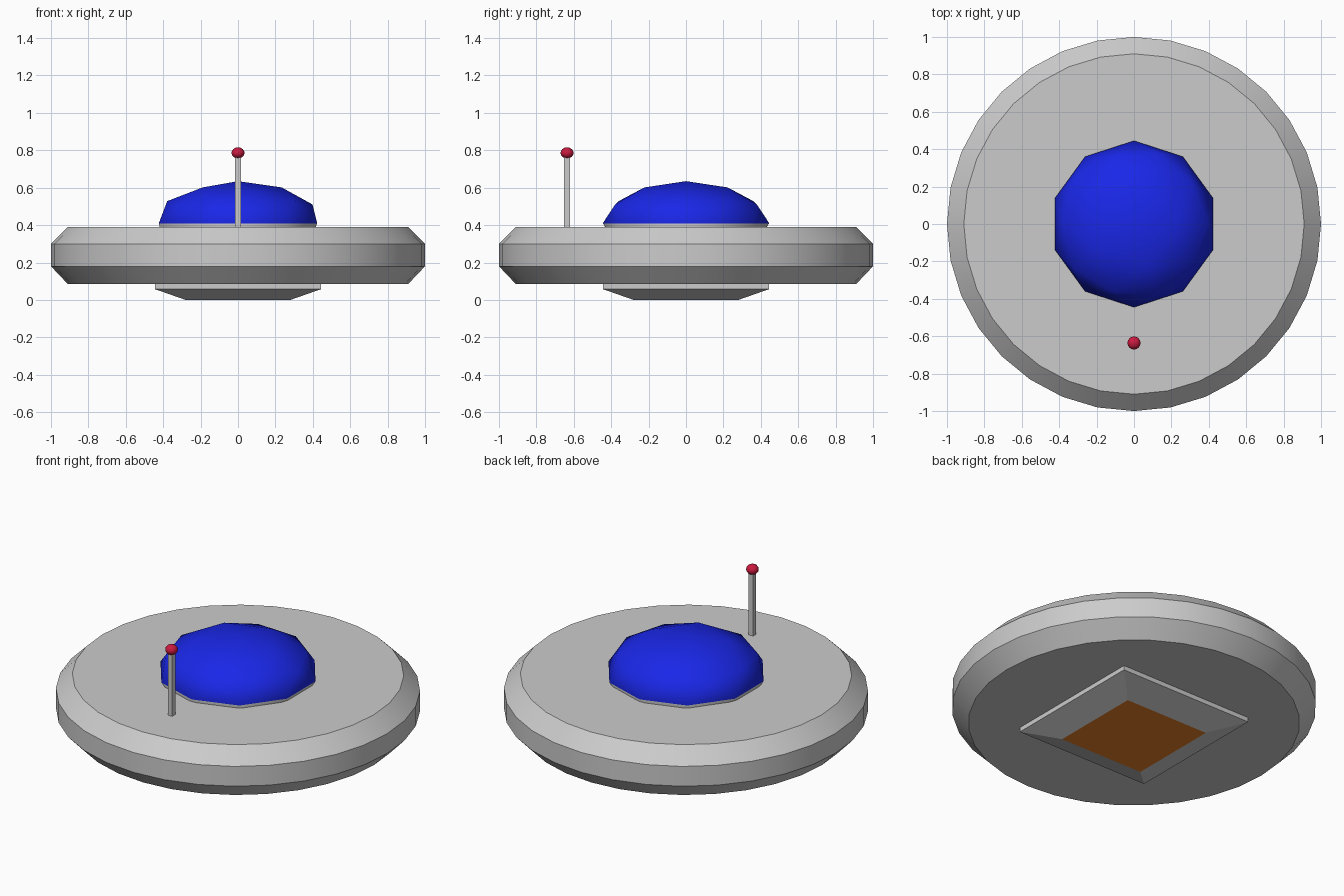
import bpy, bmesh, math

if "Cube" in bpy.data.objects:
    bpy.data.objects.remove(bpy.data.objects["Cube"])


def material(name, rgb):
    m = bpy.data.materials.new(name)
    m.diffuse_color = (*rgb, 1)
    m.use_nodes = True
    m.node_tree.nodes["Principled BSDF"].inputs["Base Color"].default_value = m.diffuse_color
    return m


def smooth(obj, angle):
    bpy.ops.object.select_all(action='DESELECT')
    obj.select_set(True)
    bpy.context.view_layer.objects.active = obj
    bpy.ops.object.shade_smooth_by_angle(angle=math.radians(angle))


def stack(name, sides, profile, turn=0.0):
    """Solid made of stacked regular polygons; profile is (radius, z) from the bottom up."""
    bm = bmesh.new()
    rings = [[bm.verts.new((r * math.cos(turn + math.tau * i / sides),
                            r * math.sin(turn + math.tau * i / sides), z))
              for i in range(sides)] for r, z in profile]
    bm.faces.new(rings[0][::-1])
    bm.faces.new(rings[-1])
    for a, b in zip(rings, rings[1:]):
        for i in range(sides):
            j = (i + 1) % sides
            bm.faces.new((a[i], a[j], b[j], b[i]))
    mesh = bpy.data.meshes.new(name)
    bm.to_mesh(mesh)
    bm.free()
    obj = bpy.data.objects.new(name, mesh)
    bpy.context.collection.objects.link(obj)
    return obj


grey = material("grey", (0.8, 0.8, 0.8))
blue = material("dome_blue", (0.01, 0.02, 0.8))
red = material("tip_red", (0.6, 0.01, 0.05))
orange = material("thruster_orange", (0.8, 0.22, 0.02))

# Disc hull with chamfered rim
hull = stack("saucer_hull", 32, [(0.91, 0.085), (1, 0.18), (1, 0.30), (0.91, 0.39)])
smooth(hull, 30)

# Square thruster under the hull, glowing bottom face
d = math.sqrt(2)
thruster = stack("thruster", 4, [(0.28 * d, 0), (0.445 * d, 0.058), (0.445 * d, 0.09)],
                 math.pi / 4)
thruster.data.materials.append(grey)
thruster.data.materials.append(orange)
thruster.data.polygons[0].material_index = 1

# Squashed faceted dome, blue above its widest line
bpy.ops.mesh.primitive_ico_sphere_add(subdivisions=2, radius=1, location=(0, 0, 0.41))
dome = bpy.context.object
dome.name = "cockpit_dome"
dome.scale = (0.445, 0.445, 0.225)
bpy.ops.object.transform_apply(location=False, rotation=False, scale=True)
dome.data.materials.append(blue)
dome.data.materials.append(grey)
for p in dome.data.polygons:
    p.material_index = 0 if p.center.z > 0 else 1
smooth(dome, 45)

# Antenna rod and ball
bpy.ops.mesh.primitive_cube_add(size=1, location=(0, -0.636, 0.575))
rod = bpy.context.object
rod.name = "antenna_rod"
rod.scale = (0.03, 0.03, 0.39)

bpy.ops.mesh.primitive_uv_sphere_add(segments=16, ring_count=8, radius=0.035,
                                     location=(0, -0.636, 0.786))
ball = bpy.context.object
ball.name = "antenna_ball"
ball.scale.z = 0.85
ball.data.materials.append(red)
smooth(ball, 60)
